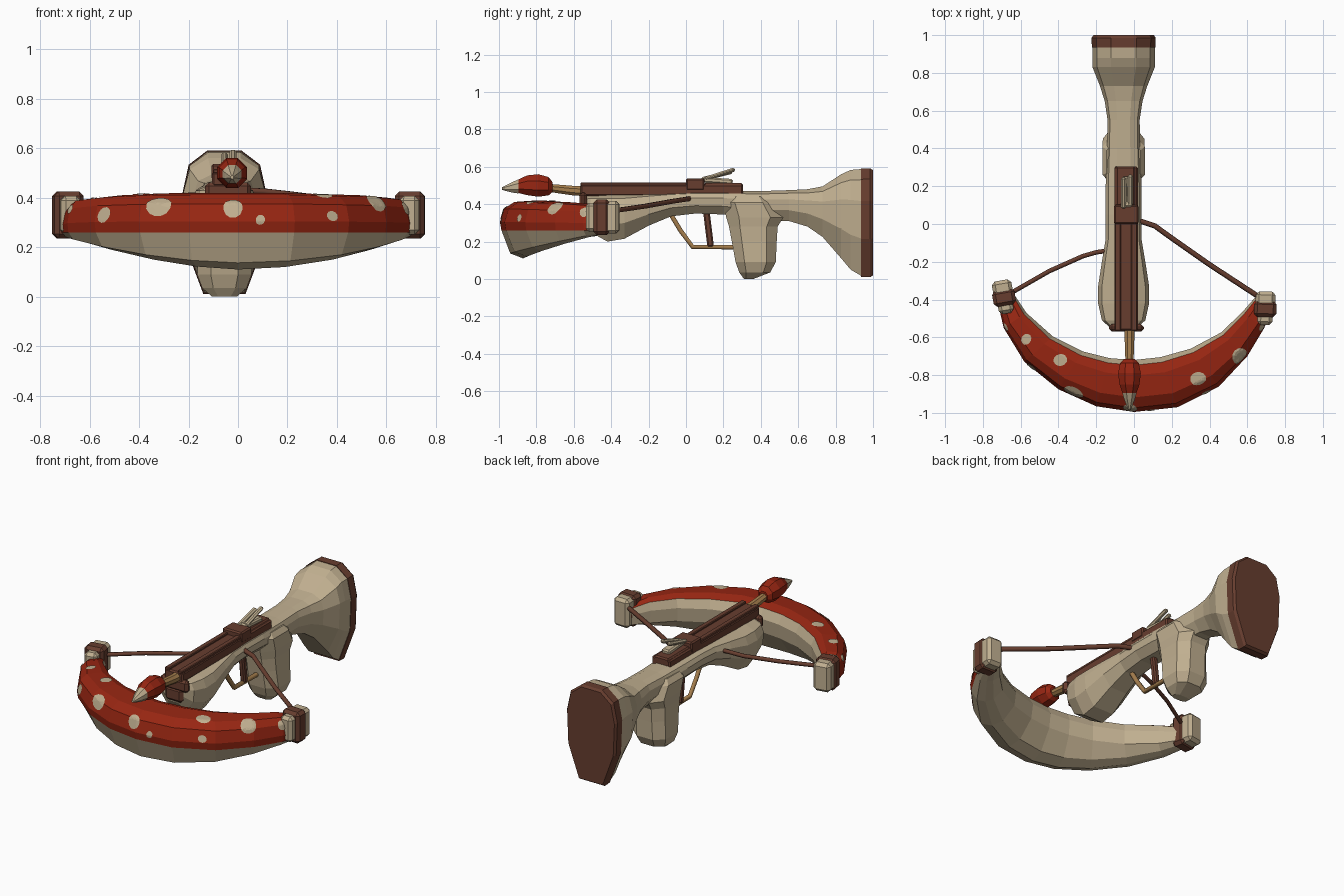
import bpy, bmesh, math
from mathutils import Vector
from mathutils.bvhtree import BVHTree

if "Cube" in bpy.data.objects:
    bpy.data.objects.remove(bpy.data.objects["Cube"])


def material(name, rgb):
    m = bpy.data.materials.new(name)
    m.diffuse_color = (*rgb, 1)
    m.use_nodes = True
    m.node_tree.nodes["Principled BSDF"].inputs["Base Color"].default_value = m.diffuse_color
    return m


CREAM = material("cream", (0.53, 0.43, 0.28))
RED = material("red", (0.31, 0.019, 0.006))
BROWN = material("brown", (0.135, 0.047, 0.028))
TAN = material("tan_wood", (0.38, 0.21, 0.075))


def finish(name, bm, mats):
    bmesh.ops.recalc_face_normals(bm, faces=bm.faces)
    me = bpy.data.meshes.new(name)
    bm.to_mesh(me)
    bm.free()
    for m in mats:
        me.materials.append(m)
    ob = bpy.data.objects.new(name, me)
    bpy.context.collection.objects.link(ob)
    return ob


def loft(name, rings, mats, pick=lambda i, j: 0):
    """Skin closed rings; pick(ring, side) gives the material index."""
    bm = bmesh.new()
    vs = [[bm.verts.new(p) for p in r] for r in rings]
    n = len(rings[0])
    for i in range(len(vs) - 1):
        for j in range(n):
            k = (j + 1) % n
            f = bm.faces.new((vs[i][j], vs[i][k], vs[i + 1][k], vs[i + 1][j]))
            f.material_index = pick(i, j)
    bm.faces.new(vs[0])
    f = bm.faces.new(vs[-1])
    f.material_index = pick(len(vs) - 2, 0)
    return finish(name, bm, mats)


def box(name, c, size, mat, rot=(0, 0, 0), bevel=0.008):
    bm = bmesh.new()
    bmesh.ops.create_cube(bm, size=1)
    bmesh.ops.scale(bm, vec=size, verts=bm.verts)
    ob = finish(name, bm, [mat])
    ob.location, ob.rotation_euler = c, [math.radians(a) for a in rot]
    b = ob.modifiers.new("bevel", 'BEVEL')
    b.width, b.segments = bevel, 1
    return ob


def rod(name, pts, r, mat):
    cu = bpy.data.curves.new(name, 'CURVE')
    cu.dimensions = '3D'
    cu.bevel_depth, cu.bevel_resolution, cu.use_fill_caps = r, 1, True
    sp = cu.splines.new('POLY')
    sp.points.add(len(pts) - 1)
    for p, co in zip(sp.points, pts):
        p.co = (*co, 1)
    cu.materials.append(mat)
    ob = bpy.data.objects.new(name, cu)
    bpy.context.collection.objects.link(ob)


# stock: octagonal sections along y (y, half width, bottom, top)
def octagon(y, w, zb, zt, xc=-0.055):
    h = zt - zb
    half = [(0.4 * w, zt), (0.85 * w, zb + 0.9 * h), (w, zb + 0.7 * h), (w * 0.95, zb + 0.35 * h), (0.5 * w, zb)]
    return [(xc + x, y, z) for x, z in half] + [(xc - x, y, z) for x, z in reversed(half)]


stock = [(-0.55, 0.07, 0.31, 0.44), (-0.51, 0.115, 0.25, 0.45), (-0.42, 0.135, 0.2, 0.455),
         (-0.33, 0.135, 0.215, 0.455), (-0.2, 0.115, 0.285, 0.46), (-0.08, 0.095, 0.335, 0.465),
         (0.05, 0.095, 0.35, 0.47), (0.2, 0.095, 0.345, 0.47), (0.4, 0.088, 0.315, 0.47),
         (0.55, 0.085, 0.31, 0.475), (0.65, 0.1, 0.28, 0.48), (0.73, 0.125, 0.225, 0.495),
         (0.83, 0.165, 0.11, 0.56), (0.88, 0.165, 0.05, 0.583), (0.94, 0.165, 0.015, 0.588)]
loft("stock", [octagon(*s) for s in stock], [CREAM])
loft("butt_plate", [octagon(y, w, a, b) for y, w, a, b in
                    [(0.935, 0.168, 0.012, 0.591), (0.985, 0.17, 0.01, 0.592), (1.0, 0.16, 0.02, 0.582)]], [BROWN])

# pistol grip: sections along z (z, front y, back y, half width)
grip = [(0.0, 0.31, 0.36, 0.05), (0.035, 0.285, 0.45, 0.09), (0.09, 0.265, 0.48, 0.11), (0.2, 0.245, 0.485, 0.105),
        (0.28, 0.23, 0.49, 0.105), (0.33, 0.215, 0.52, 0.11), (0.41, 0.2, 0.47, 0.112), (0.44, 0.22, 0.44, 0.09)]


def grip_ring(z, a, b, w):
    m, h = (a + b) / 2, (b - a) / 2
    return [(-0.055 + w * sx, m + h * sy, z) for sx, sy in
            [(1, 0.55), (0.5, 1), (-0.5, 1), (-1, 0.55), (-1, -0.55), (-0.5, -1), (0.5, -1), (1, -0.55)]]


loft("pistol_grip", [grip_ring(*g) for g in grip], [CREAM])

# rail on top, its front plate and latch
box("rail", (-0.042, -0.13, 0.475), (0.125, 0.87, 0.06), BROWN)
for s in (-1, 1):
    box("rail_lip", (-0.042 + s * 0.043, -0.28, 0.507), (0.032, 0.57, 0.018), BROWN, bevel=0.004)
box("rail_rear", (-0.045, 0.2, 0.49), (0.1, 0.21, 0.045), BROWN)
box("rail_front_plate", (-0.04, -0.55, 0.425), (0.185, 0.04, 0.075), BROWN, bevel=0.015)
box("rail_front_lower", (-0.045, -0.55, 0.36), (0.12, 0.035, 0.09), BROWN, bevel=0.02)
box("latch_block", (-0.042, 0.05, 0.505), (0.13, 0.1, 0.065), BROWN)
box("sight_base", (-0.035, 0.17, 0.525), (0.055, 0.16, 0.03), CREAM, (-4, 0, 0))
for x, y, z, tilt in [(-0.055, 0.165, 0.553, 14), (-0.02, 0.18, 0.56, 18)]:
    box("sight_prong", (x, y, z), (0.028, 0.17, 0.022), CREAM, (tilt, 0, 0))

# trigger and guard
rod("trigger_guard", [(-0.05, -0.09, 0.36), (-0.05, -0.03, 0.26), (-0.05, 0.035, 0.172),
                      (-0.05, 0.27, 0.17)], 0.014, TAN)
box("trigger", (-0.05, 0.12, 0.27), (0.035, 0.035, 0.2), BROWN, (7, 0, 0))

# bow: crescent sections (outer x, y, inner x, y, bottom, top)
profile = [(1, 0.28), (0.92, 0.72), (0.72, 0.95), (0.3, 1), (0.1, 0.88), (0, 0.55), (0.04, 0),
           (0.3, -0.8), (0.55, -1), (0.8, -0.82), (0.97, 0)]
bow = [(-0.72, -0.42, -0.63, -0.38, 0.24, 0.36), (-0.69, -0.55, -0.57, -0.47, 0.225, 0.395),
       (-0.58, -0.73, -0.43, -0.595, 0.19, 0.41), (-0.4, -0.875, -0.27, -0.675, 0.15, 0.418),
       (-0.2, -0.965, -0.13, -0.71, 0.122, 0.42), (0, -0.995, 0, -0.72, 0.11, 0.42),
       (0.23, -0.97, 0.14, -0.705, 0.12, 0.42), (0.45, -0.86, 0.3, -0.66, 0.15, 0.415),
       (0.6, -0.7, 0.46, -0.575, 0.19, 0.41), (0.69, -0.55, 0.57, -0.47, 0.225, 0.4),
       (0.73, -0.44, 0.64, -0.39, 0.25, 0.37)]


def bow_ring(ox, oy, ix, iy, zb, zt):
    mid = 0.26
    return [(ix + (ox - ix) * u, iy + (oy - iy) * u, mid + f * ((zt - mid) if f > 0 else (mid - zb)))
            for u, f in profile]


limb = loft("bow", [bow_ring(*s) for s in bow], [CREAM, RED], lambda i, j: int(j in (10, 0, 1, 2, 3)))

# cream spots wrapped onto the red cap; third value picks front or top placement
tree = BVHTree.FromPolygons([v.co for v in limb.data.vertices], [p.vertices for p in limb.data.polygons])
spots = [(-0.32, 0.37, 'F', 0.052), (-0.54, 0.33, 'F', 0.032), (-0.02, 0.36, 'F', 0.042), (0.09, 0.31, 'F', 0.02),
         (0.38, 0.325, 'F', 0.023), (0.56, 0.38, 'F', 0.048), (0.68, 0.36, 'F', 0.028), (-0.68, 0.355, 'F', 0.022),
         (-0.57, -0.61, 'T', 0.028), (-0.39, -0.72, 'T', 0.034), (0.34, -0.82, 'T', 0.04)]
for x, a, view, r in spots:
    start, ray = ((x, -2, a), (0, 1, 0)) if view == 'F' else ((x, a, 2), (0, 0, -1))
    hit, nrm, _, _ = tree.ray_cast(Vector(start), Vector(ray))
    if hit is None:
        continue
    t = nrm.orthogonal().normalized()
    b = nrm.cross(t)
    bm = bmesh.new()

    def put(p):
        q, n, _, _ = tree.find_nearest(p)
        return bm.verts.new(q + n * 0.004)
    centre, prev = put(hit), None
    for k in range(1, 5):
        ring = []
        for j in range(12):
            ang = math.tau * j / 12
            d = r * k / 4 * (1 + 0.08 * math.sin(2 * ang + x * 9))
            ring.append(put(hit + (t * math.cos(ang) + b * math.sin(ang)) * d))
        for j in range(12):
            m = (j + 1) % 12
            bm.faces.new((prev[j], ring[j], ring[m], prev[m]) if prev else (centre, ring[j], ring[m]))
        prev = ring
    finish("spot", bm, [CREAM])

# bow tips: cream end blocks with brown wraps
for x, y, rot in [(-0.688, -0.39, 10), (0.695, -0.45, -2)]:
    c = Vector((x, y, 0.33))
    along = Vector((-math.sin(math.radians(rot)), math.cos(math.radians(rot)), 0))
    box("tip_block", c + along * 0.05, (0.105, 0.085, 0.175), CREAM, (0, 0, rot), 0.018)
    box("tip_front", c - along * 0.05, (0.08, 0.07, 0.155), CREAM, (0, 0, rot), 0.018)
    box("tip_wrap", c, (0.12, 0.085, 0.19), BROWN, (0, 0, rot), 0.018)

# bowstring halves
rod("string_right", [(0.66, -0.385, 0.365), (0.4, -0.215, 0.39), (0.2, -0.075, 0.415), (0.11, -0.01, 0.425),
                     (0.02, 0.02, 0.43)], 0.014, BROWN)
rod("string_left", [(-0.66, -0.37, 0.365), (-0.45, -0.25, 0.385), (-0.27, -0.17, 0.4), (-0.2, -0.15, 0.41),
                    (-0.1, -0.135, 0.415)], 0.012, BROWN)


# bolt: shaft, mushroom head, pale tip (y, z, radius)
def lathe(name, rows, mat, n=8):
    loft(name, [[(-0.024 + r * math.cos(math.tau * (j + .5) / n), y, z + r * math.sin(math.tau * (j + .5) / n))
                 for j in range(n)] for y, z, r in rows], [mat])


lathe("bolt_shaft", [(-0.76, 0.49, 0.022), (-0.6, 0.472, 0.028), (-0.5, 0.47, 0.03)], TAN)
lathe("bolt_head", [(-0.715, 0.492, 0.03), (-0.735, 0.496, 0.053), (-0.79, 0.5, 0.065), (-0.85, 0.501, 0.057),
                    (-0.905, 0.495, 0.036)], RED)
lathe("bolt_tip", [(-0.895, 0.495, 0.041), (-0.93, 0.49, 0.03), (-0.985, 0.483, 0.007)], CREAM)
